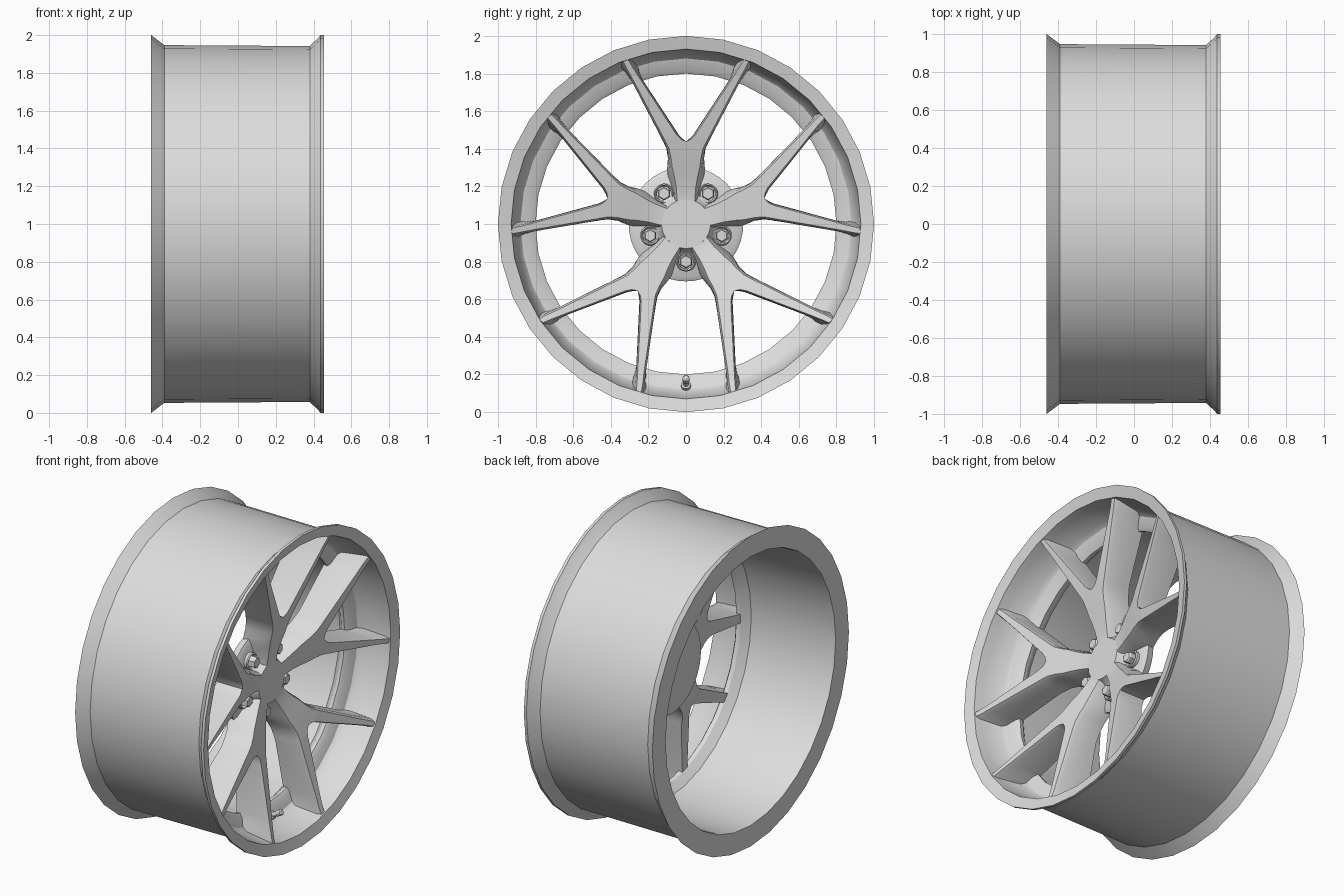
import bpy, bmesh, math
from mathutils import Vector

cube = bpy.data.objects.get("Cube")
if cube:
    bpy.data.objects.remove(cube)

AXLE = Vector((0, 0, 1))
SPOKES = 5
SEAT_RADIUS = 0.932    # spoke tips end inside the barrel wall

silver = bpy.data.materials.new("silver_metal")
silver.use_nodes = True
COLOUR = (0.72, 0.72, 0.72, 1)
silver.diffuse_color = COLOUR
silver.node_tree.nodes["Principled BSDF"].inputs["Base Color"].default_value = COLOUR


def finish(name, bm, location, angle=30):
    bmesh.ops.remove_doubles(bm, verts=bm.verts, dist=0.0001)
    bmesh.ops.recalc_face_normals(bm, faces=bm.faces)
    mesh = bpy.data.meshes.new(name)
    bm.to_mesh(mesh)
    bm.free()
    mesh.materials.append(silver)
    obj = bpy.data.objects.new(name, mesh)
    obj.location = location
    bpy.context.collection.objects.link(obj)
    bpy.ops.object.select_all(action='DESELECT')
    obj.select_set(True)
    bpy.context.view_layer.objects.active = obj
    bpy.ops.object.shade_smooth_by_angle(angle=math.radians(angle))
    return obj


def revolve(name, profile, sides, location=AXLE, closed=False):
    """Spin (x, radius) points about the x axis."""
    bm = bmesh.new()
    rings = []
    for i in range(sides):
        a = math.tau * i / sides
        rings.append([bm.verts.new((x, r * math.sin(a), r * math.cos(a))) for x, r in profile])
    n = len(profile)
    for i in range(sides):
        a, b = rings[i], rings[(i + 1) % sides]
        for j in range(n if closed else n - 1):
            k = (j + 1) % n
            bm.faces.new((a[j], a[k], b[k], b[j]))
    return finish(name, bm, location)


def around(radius, degrees, x=0):
    a = math.radians(degrees)
    return AXLE + Vector((x, radius * math.cos(a), radius * math.sin(a)))


# Rim barrel: flared lips, thick rear wall and an inner ledge for the spokes
revolve("rim_barrel", [
    (0.455, 1.0), (0.437, 1.0), (0.425, 0.985), (0.38, 0.942), (-0.39, 0.947), (-0.46, 1.0),
    (-0.46, 0.865), (-0.44, 0.86), (0.13, 0.85), (0.175, 0.805),
    (0.20, 0.80), (0.215, 0.82), (0.235, 0.88), (0.26, 0.90), (0.39, 0.922),
    (0.437, 0.93)], 32, closed=True)

# Hub with a raised flat centre
revolve("hub", [
    (0.09, 0), (0.09, 0.25), (0.10, 0.295), (0.145, 0.305), (0.16, 0.28),
    (0.165, 0.20), (0.18, 0.165), (0.21, 0.142), (0.24, 0.13), (0.24, 0)], 40)

# Spoke stations: distance out, inner side, outer side, front, back, foot flare
STATIONS = [
    (0.08, 0, 0.050, 0.238, 0.10, 0.01),
    (0.13, 0, 0.056, 0.240, 0.10, 0.015),
    (0.19, 0, 0.060, 0.252, 0.10, 0.02),
    (0.25, 0, 0.070, 0.268, 0.10, 0.03),
    (0.30, 0, 0.082, 0.283, 0.11, 0.018),
    (0.35, 0, 0.088, 0.298, 0.12, 0.008),
    (0.40, 0, 0.099, 0.312, 0.13, 0.005),
    (0.438, 0, 0.117, 0.322, 0.14, 0.004),
    (0.452, 0.020, 0.125, 0.326, 0.145, 0.004),
    (0.475, 0.042, 0.137, 0.331, 0.15, 0.003),
    (0.76, 0.228, 0.287, 0.400, 0.175, 0.002),
    (0.80, 0.254, 0.309, 0.410, 0.175, 0.008),
    (0.83, 0.273, 0.326, 0.418, 0.18, 0.02),
    (0.872, 0.298, 0.345, 0.430, 0.185, 0.025),
]
BEVEL = 0.009


def spoke_half(bm, degrees, side):
    a = math.radians(degrees)
    ca, sa = math.cos(a), math.sin(a)
    sections = []
    for u, vi, vo, front, back, flare in STATIONS:
        split = vi > 0
        inner_foot = max(0, vi - flare) if split else 0
        low = back + 0.035
        mid = front - 0.025
        outline = [(inner_foot, back), (vo + flare, back), (vo + flare, low),
                   (vo + 0.002, mid), (vo - BEVEL, front),
                   (vi + BEVEL * split, front), (vi, mid), (inner_foot, low)]
        section = []
        for v, x in outline:
            out = min(u, math.sqrt(SEAT_RADIUS ** 2 - v ** 2))
            section.append(bm.verts.new((x, out * ca - side * v * sa, out * sa + side * v * ca)))
        sections.append(section)
    n = len(sections[0])
    for i, (s, t) in enumerate(zip(sections, sections[1:])):
        shared = STATIONS[i + 1][1] == 0
        for j in range(n):
            # Leave the shared centre plane open so both halves join cleanly
            if shared and j in (5, 6, 7):
                continue
            k = (j + 1) % n
            bm.faces.new((s[j], s[k], t[k], t[j]))
    for end in (sections[0], sections[-1]):
        bm.faces.new(end)


# Five forked spokes and the lug nuts between them
for i in range(SPOKES):
    degrees = 90 + i * 360 / SPOKES
    bm = bmesh.new()
    for side in (-1, 1):
        spoke_half(bm, degrees, side)
    finish(f"forked_spoke_{i + 1}", bm, AXLE)

    lug = degrees + 180 / SPOKES
    revolve(f"lug_seat_{i + 1}", [
        (0.15, 0.053), (0.18, 0.053), (0.187, 0.047), (0.18, 0.041), (0.16, 0.038)],
        20, around(0.2, lug))
    revolve(f"lug_nut_{i + 1}", [
        (0.15, 0.036), (0.21, 0.036), (0.218, 0.03), (0.218, 0)],
        6, around(0.2, lug))

# Valve stem leaning towards the axle
valve = revolve("valve_stem", [
    (-0.03, 0), (-0.03, 0.026), (0.015, 0.026), (0.02, 0.016), (0.05, 0.014),
    (0.052, 0.019), (0.085, 0.019), (0.09, 0.012), (0.09, 0)], 12, around(0.86, -90, 0.235))
valve.rotation_euler.y = -0.5
